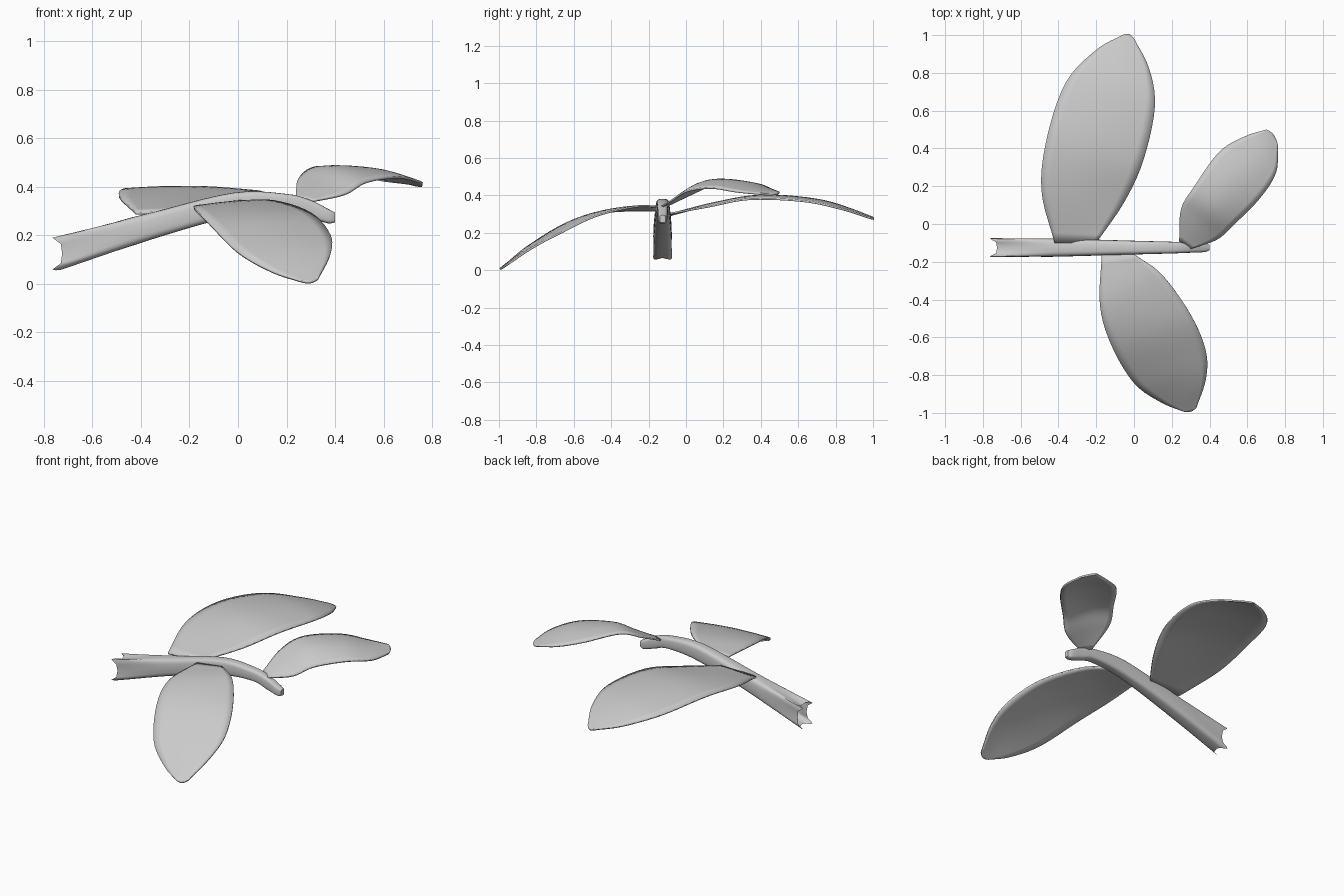
import bpy
import bmesh
import math
from mathutils import Vector

default_cube = bpy.data.objects.get("Cube")
if default_cube:
    bpy.data.objects.remove(default_cube, do_unlink=True)

grey = bpy.data.materials.new("plain grey")
grey.use_nodes = True
colour = (0.6, 0.6, 0.6, 1)
grey.diffuse_color = colour
grey.node_tree.nodes["Principled BSDF"].inputs["Base Color"].default_value = colour


def smooth_path(points, steps):
    """Catmull-Rom interpolation through tuples of any length."""
    pts = [Vector(p) for p in points]
    pts = [pts[0] * 2 - pts[1]] + pts + [pts[-1] * 2 - pts[-2]]
    path = []
    for a, b, c, d in zip(pts, pts[1:], pts[2:], pts[3:]):
        for i in range(steps):
            t = i / steps
            path.append((b * 2 + (c - a) * t + (a * 2 - b * 5 + c * 4 - d) * t * t
                         + (b * 3 - a - c * 3 + d) * t ** 3) / 2)
    return path + [pts[-2]]


def loft(name, rows, closed=False, cap_end=False):
    """Skin a list of equally long point rows."""
    bm = bmesh.new()
    grid = [[bm.verts.new(p) for p in row] for row in rows]
    count = len(grid[0])
    for low, high in zip(grid, grid[1:]):
        for i in range(count if closed else count - 1):
            j = (i + 1) % count
            bm.faces.new((low[i], low[j], high[j], high[i]))
    if cap_end:
        bm.faces.new(grid[-1])
    bmesh.ops.recalc_face_normals(bm, faces=bm.faces)
    mesh = bpy.data.meshes.new(name)
    bm.to_mesh(mesh)
    bm.free()
    mesh.materials.append(grey)
    obj = bpy.data.objects.new(name, mesh)
    bpy.context.collection.objects.link(obj)
    bpy.ops.object.select_all(action="DESELECT")
    obj.select_set(True)
    bpy.context.view_layer.objects.active = obj
    bpy.ops.object.shade_smooth_by_angle(angle=math.radians(50))
    return obj


def leaf(name, left, right, bulge, columns=10):
    """Thin blade between two edge curves, arched across its width."""
    rows = []
    edges = list(zip(smooth_path(left, 5), smooth_path(right, 5)))
    for k, (a, b) in enumerate(edges):
        arch = bulge * math.sin(math.pi * k / (len(edges) - 1))
        rows.append([a.lerp(b, i / columns)
                     + Vector((0, 0, arch * math.sin(math.pi * i / columns)))
                     for i in range(columns + 1)])
    # rounded tip beyond the last row
    a, b = edges[-1]
    forward = (rows[-1][columns // 2] - rows[-2][columns // 2]).normalized()
    rows.append([a.lerp(b, i / columns)
                 + forward * 0.015 * math.sin(math.pi * i / columns)
                 for i in range(columns + 1)])
    blade = loft(name, rows)
    solid = blade.modifiers.new("thickness", "SOLIDIFY")
    solid.thickness = 0.01
    solid.offset = 0


# Stem: stations of x, centre z, half width, half height
stations = [(-.74, .125, .055, .075), (-.37, .235, .047, .056),
            (-.02, .327, .037, .049), (.2, .335, .031, .036),
            (.3, .308, .027, .037), (.37, .28, .024, .03), (.4, .274, .015, .02)]
stem_rows = []
path = smooth_path(stations, 5)
sides = 24
for k, (x, z, wide, tall) in enumerate(path):
    start = max(0, 1 - k / 4)
    row = []
    for i in range(sides):
        angle = math.tau * i / sides
        c, s = math.cos(angle), math.sin(angle)
        corner = abs(math.sin(2 * angle))
        # boxy section, with pointed and scalloped corners at the cut end
        power = 0.55 - 0.15 * start
        dent = 1 - 0.2 * start * (1 - corner)
        y = math.copysign(abs(c) ** power, c) * wide * dent
        h = math.copysign(abs(s) ** power, s) * tall * dent
        shift = start * (0.015 - 0.04 * corner ** 3)
        row.append((x + shift, y - 0.125, z + h))
    stem_rows.append(row)
loft("stem", stem_rows, closed=True, cap_end=True)

# Leaves: matching left and right edge points from base to tip
leaf("large_back_leaf",
     [(-.42, -.1, .29), (-.49, .18, .36), (-.46, .46, .39),
      (-.36, .75, .36), (-.2, .92, .31), (-.06, 1, .28)],
     [(-.2, -.1, .3), (-.05, .12, .34), (.05, .34, .38),
      (.11, .62, .37), (.08, .82, .33), (0, .98, .28)], 0.015)

leaf("front_leaf",
     [(-.17, -.16, .32), (-.18, -.43, .31), (-.12, -.64, .25),
      (0, -.84, .13), (.14, -.94, .05), (.26, -.99, .01)],
     [(0, -.16, .34), (.15, -.27, .34), (.3, -.48, .29),
      (.38, -.67, .2), (.38, -.82, .12), (.33, -.97, .02)], 0.012)

leaf("small_end_leaf",
     [(.24, -.09, .35), (.25, .08, .43), (.32, .2, .48),
      (.45, .38, .46), (.58, .46, .43), (.7, .5, .415)],
     [(.3, -.13, .34), (.44, -.08, .37), (.53, 0, .42),
      (.66, .13, .44), (.75, .27, .42), (.76, .42, .405)], 0.025)
